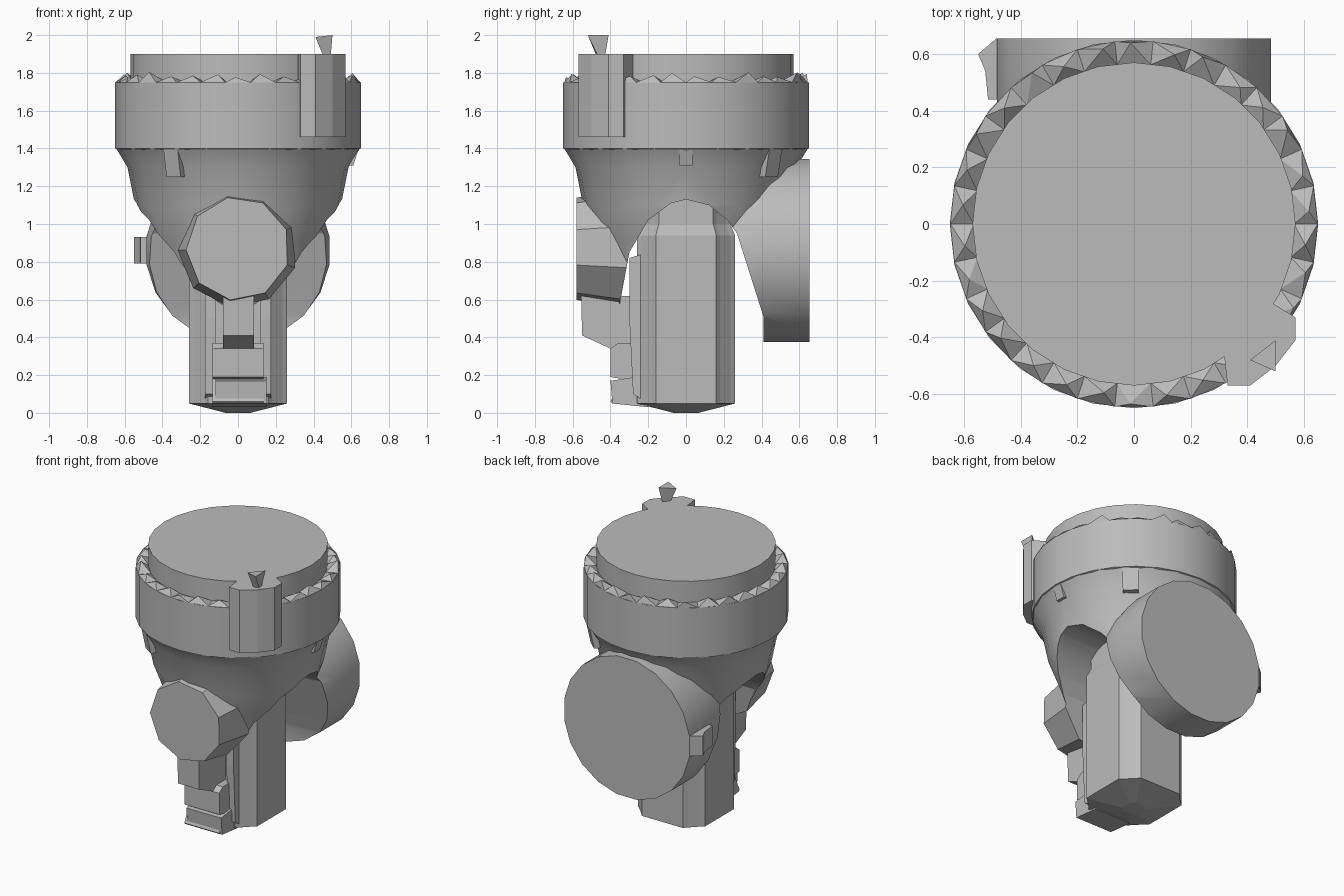
import bpy, bmesh, math, random
from mathutils import Matrix, Vector

random.seed(4)
cube = bpy.data.objects.get("Cube")
if cube:
    bpy.data.objects.remove(cube, do_unlink=True)

grey = bpy.data.materials.new("plain grey")
grey.use_nodes = True
grey.diffuse_color = (0.5, 0.5, 0.5, 1)
grey.node_tree.nodes["Principled BSDF"].inputs["Base Color"].default_value = (0.5, 0.5, 0.5, 1)


def finish(bm, name, angle=0):
    bmesh.ops.recalc_face_normals(bm, faces=bm.faces)
    mesh = bpy.data.meshes.new(name)
    bm.to_mesh(mesh)
    bm.free()
    mesh.materials.append(grey)
    ob = bpy.data.objects.new(name, mesh)
    bpy.context.collection.objects.link(ob)
    if angle:
        smooth(ob, angle)
    return ob


def activate(ob):
    bpy.ops.object.select_all(action='DESELECT')
    ob.select_set(True)
    bpy.context.view_layer.objects.active = ob


def smooth(ob, angle):
    activate(ob)
    bpy.ops.object.shade_smooth_by_angle(angle=math.radians(angle))


def loft(name, rings, angle=0):
    """Skin a list of equal-length point rings and cap both ends."""
    bm = bmesh.new()
    loops = [[bm.verts.new(p) for p in ring] for ring in rings]
    n = len(loops[0])
    for a, b in zip(loops, loops[1:]):
        for i in range(n):
            j = (i + 1) % n
            bm.faces.new((a[i], a[j], b[j], b[i]))
    bm.faces.new(loops[0])
    bm.faces.new(loops[-1])
    return finish(bm, name, angle)


def circle(r, z, n, turn=0.0):
    return [(r * math.cos(turn + math.tau * i / n), r * math.sin(turn + math.tau * i / n), z)
            for i in range(n)]


def lathe(name, profile, n, angle=0, turn=0.0):
    return loft(name, [circle(r, z, n, turn) for r, z in profile], angle)


def boss(name, profile, n, height, turn):
    """Round boss along y; the profile lists (radius, y)."""
    rings = [[(x, y, z + height) for x, z, y in circle(r, y, n, turn)] for r, y in profile]
    return loft(name, rings, 35)


def prism_x(name, outline, x0, x1):
    return loft(name, [[(x, y, z) for y, z in outline] for x in (x0, x1)])


def prism_z(name, outline, z0, z1, angle=0):
    return loft(name, [[(x, y, z) for x, y in outline] for z in (z0, z1)], angle)


def cut(ob, cutter):
    mod = ob.modifiers.new("cut", 'BOOLEAN')
    mod.operation, mod.solver, mod.object = 'DIFFERENCE', 'EXACT', cutter
    activate(ob)
    bpy.ops.object.modifier_apply(modifier=mod.name)


# Top cap and the collar
lathe("top_cap", [(0.57, 1.7), (0.57, 1.9)], 28, 35)
lathe("collar", [(0.6, 1.38), (0.65, 1.4), (0.65, 1.75), (0.57, 1.75)], 28, 35)

# Ragged crown of teeth on the collar rim
bm = bmesh.new()
teeth = 30
for i in range(teeth):
    a = math.tau * i / teeth
    w = math.tau / teeth
    h = random.uniform(0.025, 0.055)
    peak = a + w * random.uniform(0.3, 0.7)

    def spot(r, t, z):
        return bm.verts.new((r * math.cos(t), r * math.sin(t), z))
    outer = [spot(0.648, a, 1.75), spot(0.648, a + w, 1.75)]
    inner = [spot(0.565, a, 1.75), spot(0.565, a + w, 1.75)]
    tip = spot(random.uniform(0.6, 0.646), peak, 1.75 + h)
    for p, q in ((outer[0], outer[1]), (outer[1], inner[1]),
                 (inner[1], inner[0]), (inner[0], outer[0])):
        bm.faces.new((p, q, tip))
finish(bm, "rim_teeth")

# Tapered housing with side arches, plus front and back bosses
body = lathe("housing", [(0.36, 0.57), (0.47, 0.9), (0.545, 1.1), (0.585, 1.3), (0.645, 1.4)],
             24, 0)
back = boss("back_boss", [(0.45, 0.2), (0.49, 0.4), (0.49, 0.655)], 20, 0.86, math.pi / 20)
front = boss("front_boss", [(0.33, -0.25), (0.275, -0.58)], 9, 0.87, math.pi / 2 + 0.2)

arch = prism_x("arch_cutter", [(-0.36, 0.2), (-0.35, 0.58), (-0.3, 0.85), (-0.2, 1.02),
                               (-0.08, 1.11), (0, 1.13), (0.12, 1.1), (0.22, 1.02),
                               (0.27, 0.95), (0.41, 0.51), (0.41, 0.2)], -1, 1)
arch.hide_render = True
for ob in (body, back, front):
    cut(ob, arch)
    smooth(ob, 32)
bpy.data.objects.remove(arch, do_unlink=True)

# Stem with chamfered corners and a shallow pointed foot
corner = [(0.26, 0.16), (0.235, 0.18), (0.18, 0.235), (0.16, 0.26)]
section = []
for k in range(4):
    for x, y in corner:
        p = Matrix.Rotation(k * math.pi / 2, 2) @ Vector((x, y))
        section.append((p.x, p.y))
loft("stem", [[(x * s, y * s, z) for x, y in section]
              for s, z in ((0.25, 0.0), (1, 0.05), (1, 0.94), (0.9, 1.0), (0.9, 1.2))])

# Stepped ridge down the front of the stem
prism_x("ridge_lower", [(-0.2, 0.03), (-0.39, 0.05), (-0.4, 0.06), (-0.345, 0.18),
                        (-0.4, 0.19), (-0.4, 0.34), (-0.36, 0.37), (-0.2, 0.37)], -0.135, 0.135)
prism_x("ridge_foot", [(-0.2, 0.03), (-0.39, 0.05), (-0.4, 0.17), (-0.2, 0.2)], -0.12, 0.15)
prism_x("ridge_upper", [(-0.2, 0.34), (-0.4, 0.34), (-0.55, 0.41), (-0.555, 0.62), (-0.2, 0.62)],
        -0.08, 0.085)
for side in (-1, 1):
    prism_x("ridge_rail", [(-0.2, 0.05), (-0.28, 0.1), (-0.3, 0.5), (-0.3, 0.82), (-0.2, 0.85)],
            side * 0.12, side * 0.175)

# Key block on the collar with its small spike
prism_z("key_block", [(0.33, -0.57), (0.41, -0.57), (0.5, -0.5), (0.57, -0.41), (0.57, -0.33),
                      (0.49, -0.28), (0.3, -0.3)], 1.46, 1.9)
loft("key_spike", [[(0.455, -0.47, 1.88), (0.49, -0.46, 1.88), (0.48, -0.43, 1.88)],
                   [(0.41, -0.48, 1.99), (0.5, -0.52, 2.0), (0.5, -0.41, 2.0)]])


# Wedge ribs under the collar
def rib(name, angle, width, low):
    rings = []
    for s in (-0.5, 0.5):
        ring = []
        for r, z in ((0.5, 1.4), (0.64, 1.4), (0.61, low), (0.5, low)):
            p = Matrix.Rotation(angle, 2) @ Vector((r, s * width))
            ring.append((p.x, p.y, z))
        rings.append(ring)
    loft(name, rings)


rib("rib_front", math.radians(236), 0.09, 1.25)
rib("rib_back", math.radians(48), 0.1, 1.25)
rib("rib_left", 0, 0.07, 1.31)

# Lug on the edge of the back boss
prism_z("boss_lug", [(-0.4, 0.655), (-0.485, 0.655), (-0.55, 0.6), (-0.525, 0.54),
                     (-0.515, 0.44), (-0.4, 0.44)], 0.79, 0.93)
